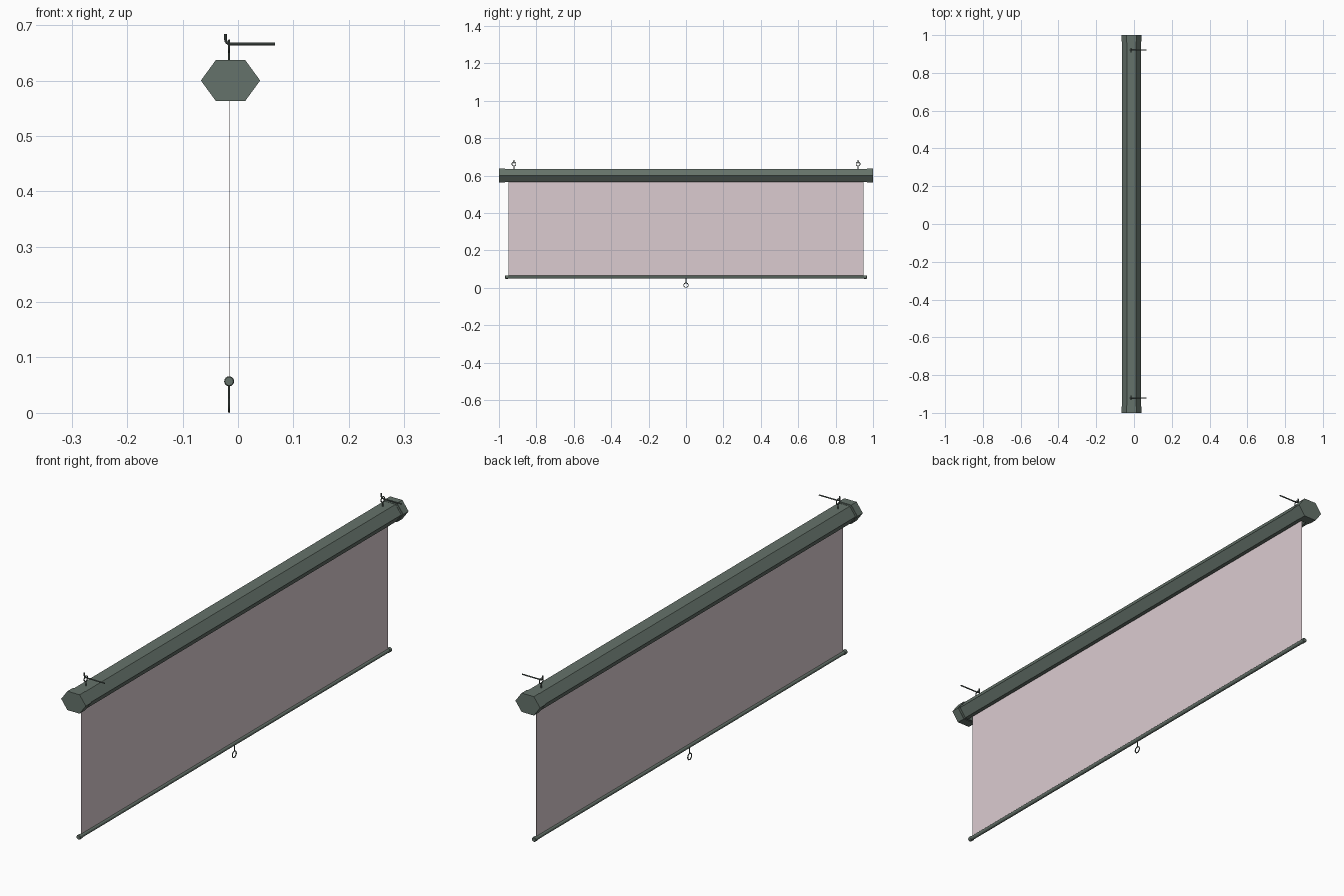
import bpy, bmesh, math
from mathutils import Vector

if "Cube" in bpy.data.objects:
    bpy.data.objects.remove(bpy.data.objects["Cube"])

CX, CZ = -0.0135, 0.60   # housing centre
SX = -0.016              # screen plane


def material(name, color):
    m = bpy.data.materials.new(name)
    m.diffuse_color = color
    m.use_nodes = True
    m.node_tree.nodes["Principled BSDF"].inputs["Base Color"].default_value = m.diffuse_color
    return m


GREEN = material("grey_green", (0.13, 0.17, 0.145, 1))
DARK = material("dark_metal", (0.10, 0.13, 0.115, 1))
FABRIC = material("screen_fabric", (0.71, 0.60, 0.63, 1))


def finish(name, bm, mat):
    bmesh.ops.recalc_face_normals(bm, faces=bm.faces)
    me = bpy.data.meshes.new(name)
    bm.to_mesh(me)
    bm.free()
    ob = bpy.data.objects.new(name, me)
    bpy.context.collection.objects.link(ob)
    me.materials.append(mat)
    return ob


def loft(name, rings, mat):
    """Skin closed (x, z) profiles placed at successive y positions."""
    bm = bmesh.new()
    loops = [[bm.verts.new((x, y, z)) for x, z in pts] for y, pts in rings]
    n = len(loops[0])
    for a, b in zip(loops, loops[1:]):
        for i in range(n):
            bm.faces.new((a[i], a[(i + 1) % n], b[(i + 1) % n], b[i]))
    bm.faces.new(loops[0])
    bm.faces.new(loops[-1])
    return finish(name, bm, mat)


def hexagon(s):
    pts = [(-.0535, 0), (-.0265, .037), (.0265, .037), (.0535, 0), (.0265, -.037), (-.0265, -.037)]
    return [(CX + x * s, CZ + z * s) for x, z in pts]


def circle(x, z, r, n=16):
    return [(x + r * math.cos(2 * math.pi * i / n), z + r * math.sin(2 * math.pi * i / n)) for i in range(n)]


def wire(name, pts, r, cyclic=False):
    """Round wire swept along a path, converted to mesh."""
    cu = bpy.data.curves.new(name, 'CURVE')
    cu.dimensions = '3D'
    cu.bevel_depth = r
    cu.bevel_resolution = 2
    cu.use_fill_caps = True
    sp = cu.splines.new('POLY')
    sp.points.add(len(pts) - 1)
    for p, co in zip(sp.points, pts):
        p.co = (*co, 1)
    sp.use_cyclic_u = cyclic
    cu.materials.append(DARK)
    ob = bpy.data.objects.new(name, cu)
    bpy.context.collection.objects.link(ob)
    bpy.context.view_layer.objects.active = ob
    bpy.ops.object.select_all(action='DESELECT')
    ob.select_set(True)
    bpy.ops.object.convert(target='MESH')
    bpy.ops.object.shade_smooth_by_angle()
    return ob


def ring(name, y, z, r, wr):
    wire(name, [(SX, y + r * math.cos(a), z + r * math.sin(a))
                for a in (2 * math.pi * i / 24 for i in range(24))], wr, True)


# Hexagonal housing with an open slot along the underside
s = 0.93
outer = hexagon(s)
inner = hexagon(s - 0.09)
lo, li = outer[4][1], inner[4][1]
profile = ([(SX - .012, lo)] + [outer[5]] + outer[:5] + [(SX + .012, lo), (SX + .012, li)]
           + inner[4::-1] + [inner[5], (SX - .012, li)])
loft("housing", [(-.97, profile), (.97, profile)], GREEN)

# End caps with a small stepped lip
for side, label in ((-1, "front"), (1, "back")):
    loft(label + "_end_cap", [(side * .960, hexagon(.955)), (side * .967, hexagon(.955)),
                              (side * .967, hexagon(1)), (side * 1.0, hexagon(1))], GREEN)

# Screen cloth
t = 0.0006
loft("screen", [(y, [(SX - t, .055), (SX + t, .055), (SX + t, .60), (SX - t, .60)])
                for y in (-.95, .95)], FABRIC)

# Bottom bar with end knobs
c = lambda r: circle(SX, .057, r)
bar = loft("bottom_bar", [(-.967, c(.0075)), (-.965, c(.009)), (-.953, c(.009)), (-.953, c(.0075)),
                          (.953, c(.0075)), (.953, c(.009)), (.965, c(.009)), (.967, c(.0075))], GREEN)
bpy.context.view_layer.objects.active = bar
bpy.ops.object.select_all(action='DESELECT')
bar.select_set(True)
bpy.ops.object.shade_smooth_by_angle()

# Pull ring under the bar
wire("pull_stem", [(SX, 0, .052), (SX, 0, .026)], .002)
ring("pull_ring", 0, .014, .012, .002)

# Hanging eyes and the wall hooks threaded through them
for y, label in ((-.92, "front"), (.92, "back")):
    wire(label + "_eye_stem", [(SX, y, .625), (SX, y, .652)], .002)
    ring(label + "_eye", y, .662, .0105, .002)
    bend = [(-.014 - .0085 * math.sin(a), y, .6745 - .0085 * math.cos(a))
            for a in (math.pi / 2 * i / 6 for i in range(7))]
    wire(label + "_wall_hook", [(.0665, y, .666)] + bend + [(-.0225, y, .684)], .0025)
